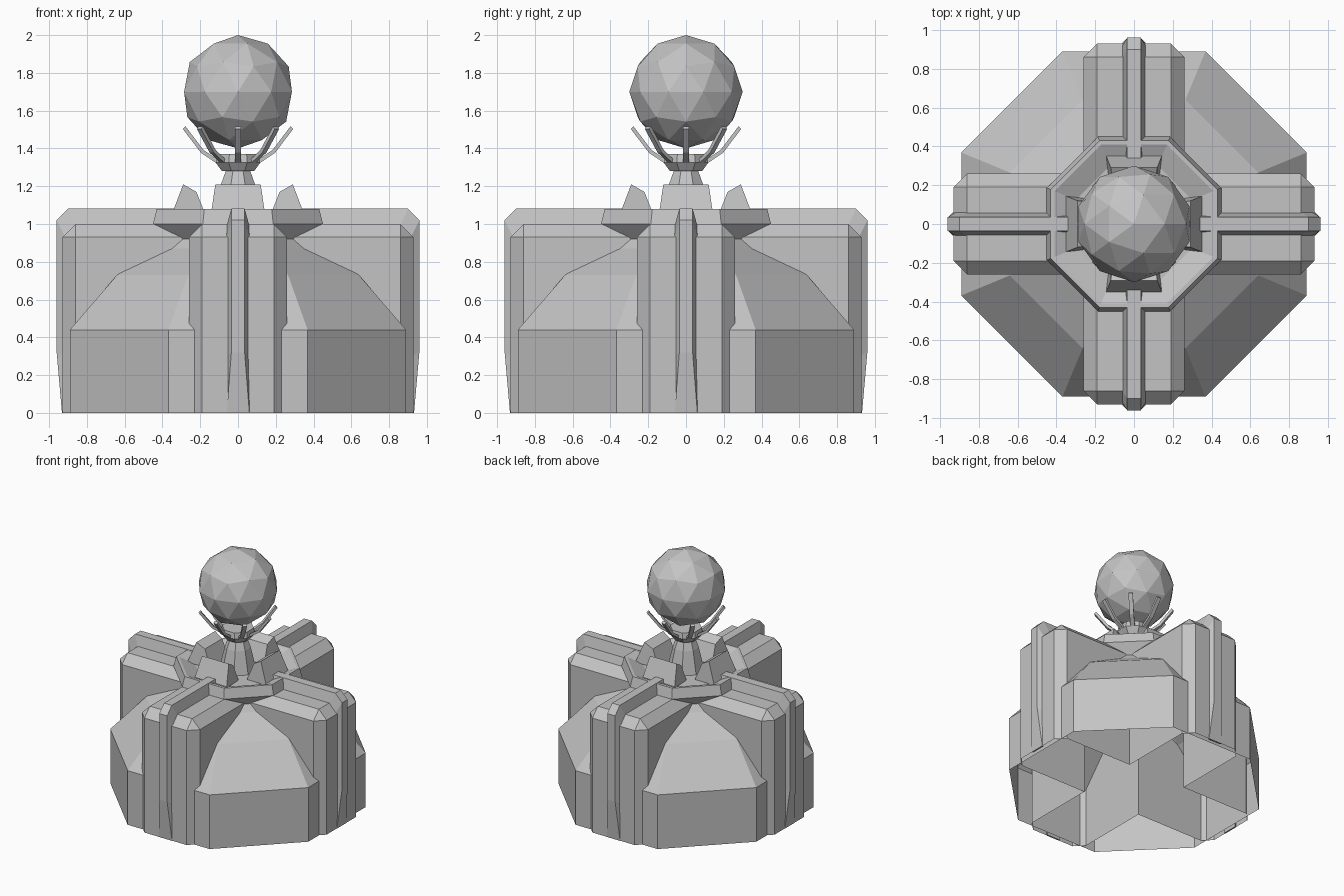
import bpy, bmesh
from math import pi, cos, sin
from mathutils import Matrix, Vector

old = bpy.data.objects.get("Cube")
if old:
    bpy.data.objects.remove(old, do_unlink=True)

grey = bpy.data.materials.new("stone_grey")
grey.use_nodes = True
colour = (0.55, 0.55, 0.55, 1)
grey.diffuse_color = colour
grey.node_tree.nodes["Principled BSDF"].inputs["Base Color"].default_value = colour


def finish(name, bm):
    bmesh.ops.recalc_face_normals(bm, faces=bm.faces)
    mesh = bpy.data.meshes.new(name)
    bm.to_mesh(mesh)
    bm.free()
    mesh.materials.append(grey)
    obj = bpy.data.objects.new(name, mesh)
    bpy.context.collection.objects.link(obj)
    return obj


def loft(name, sections, copies=1, cap_start=True, cap_end=True):
    """Skin matching loops of points, repeated around the z axis."""
    bm = bmesh.new()
    for k in range(copies):
        turn = Matrix.Rotation(2 * pi * k / copies, 3, 'Z')
        rings = [[bm.verts.new(turn @ Vector(p)) for p in s] for s in sections]
        for a, b in zip(rings, rings[1:]):
            for i in range(len(a)):
                j = (i + 1) % len(a)
                bm.faces.new((a[i], a[j], b[j], b[i]))
        if cap_start:
            bm.faces.new(rings[0][::-1])
        if cap_end:
            bm.faces.new(rings[-1])
    return finish(name, bm)


def octagon(half_width, z):
    r = half_width / cos(pi / 8)
    return [(r * cos(pi / 8 + i * pi / 4), r * sin(pi / 8 + i * pi / 4), z)
            for i in range(8)]


def cross(outline, z):
    """Repeat one arm's plan outline on four sides."""
    pts = []
    for k in range(4):
        turn = Matrix.Rotation(k * pi / 2, 3, 'Z')
        pts += [turn @ Vector((x, y, z)) for x, y in outline]
    return pts


# Octagonal body, open below, with a dome, a flared collar and a shallow dish
body = [(.89, 0), (.89, .44), (.64, .73), (.43, .87), (.39, .92),
        (.45, 1.0), (.43, 1.08), (.41, 1.08), (.30, 1.03)]
loft("domed_body", [octagon(w, z) for w, z in body], cap_start=False)

# Four bevelled buttresses forming a cross, open below
plan = [(-.26, -.26), (-.26, -.86), (-.19, -.93), (.19, -.93), (.26, -.86)]
top = [(-.19, -.19), (-.19, -.86), (-.19, -.86), (.19, -.86), (.19, -.86)]
top_z = 1.0
loft("buttresses", [cross(plan, 0), cross(plan, .93), cross(top, top_z)],
     cap_start=False)

# Raised rib running up and over each buttress
inner = [(.92, 0), (.92, .3), (.92, .94), (.86, .99), (.34, .99)]
outer = [(.932, 0), (.96, .32), (.96, 1.02), (.90, 1.082), (.34, 1.082)]
ribs = []
for k, ((ri, zi), (ro, zo)) in enumerate(zip(inner, outer)):
    w = .06 if k == 0 else .035
    ribs.append([(-.06, -ri, zi), (-w, -ro, zo), (w, -ro, zo), (.06, -ri, zi)])
loft("buttress_ribs", ribs, copies=4)

# Wedge blocks around the column
wedge = [(.355, .145, 1.04), (.29, .12, 1.21), (.22, .11, 1.17), (.165, .12, 1.03)]
loft("wedge_blocks", [[(s * w, -r, z) for r, w, z in wedge] for s in (-1, 1)],
     copies=4)

# Column and cup
loft("column", [octagon(w, z) for w, z in
                [(.13, 1.02), (.09, 1.21), (.065, 1.28), (.065, 1.31)]])
loft("cup", [octagon(w, z) for w, z in
             [(.085, 1.28), (.118, 1.325), (.11, 1.37)]])

# Eight bent prongs holding the ball
prong = []
for r, z in [(.08, 1.31), (.19, 1.385), (.285, 1.51)]:
    t, h = .016, .007
    prong.append([(-t, -r - h, z - h), (t, -r - h, z - h),
                  (t, -r + h, z + h), (-t, -r + h, z + h)])
loft("prongs", prong, copies=8)

# Faceted ball
bm = bmesh.new()
bmesh.ops.create_icosphere(bm, subdivisions=2, radius=.3,
                           matrix=Matrix.Translation((0, 0, 1.7)))
finish("faceted_ball", bm)
